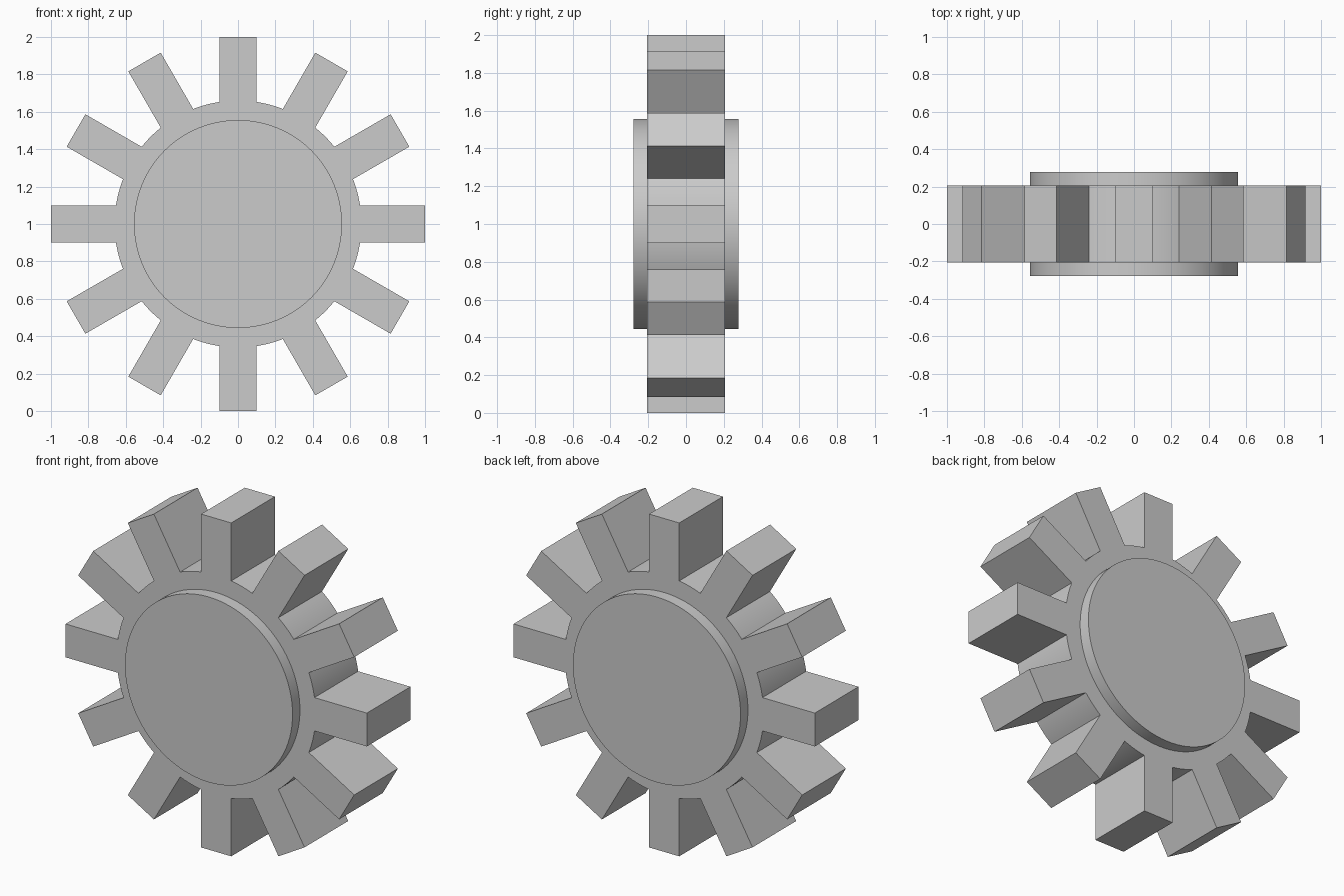
import bpy
import bmesh
from math import asin, cos, pi, radians, sin
from mathutils import Matrix, Vector

TEETH = 12
TIP, HALF_W = 1.0, 0.1          # tooth reach and half width
ROOT, GEAR_HALF = 0.66, 0.207   # gear body radius and half depth
HUB_R, HUB_HALF = 0.556, 0.277  # hub radius and half depth
ARC_STEPS, HUB_STEPS = 8, 96

cube = bpy.data.objects.get("Cube")
if cube:
    bpy.data.objects.remove(cube, do_unlink=True)

grey = bpy.data.materials.new("light_grey")
grey.use_nodes = True
colour = (0.6, 0.6, 0.6, 1)
grey.diffuse_color = colour
grey.node_tree.nodes["Principled BSDF"].inputs["Base Color"].default_value = colour


def polar(radius, angle):
    return Vector((radius * cos(angle), radius * sin(angle)))


def extrude_profile(name, points, half_depth):
    """Extrude an (x, z) outline along y, centred one unit above the floor."""
    bm = bmesh.new()
    face = bm.faces.new([bm.verts.new((x, -half_depth, z + 1)) for x, z in points])
    extruded = bmesh.ops.extrude_face_region(bm, geom=[face], use_keep_orig=True)
    moved = [v for v in extruded["geom"] if isinstance(v, bmesh.types.BMVert)]
    bmesh.ops.translate(bm, verts=moved, vec=(0, 2 * half_depth, 0))
    bmesh.ops.recalc_face_normals(bm, faces=bm.faces)
    mesh = bpy.data.meshes.new(name)
    bm.to_mesh(mesh)
    bm.free()
    mesh.materials.append(grey)
    obj = bpy.data.objects.new(name, mesh)
    bpy.context.collection.objects.link(obj)
    bpy.ops.object.select_all(action="DESELECT")
    obj.select_set(True)
    bpy.context.view_layer.objects.active = obj
    bpy.ops.object.shade_smooth_by_angle(angle=radians(20))


# Toothed wheel: square-ended teeth joined by root arcs
outline = []
pitch = 2 * pi / TEETH
edge = asin(HALF_W / ROOT)
for i in range(TEETH):
    turn = Matrix.Rotation(i * pitch, 2)
    outline += [turn @ Vector((TIP, side)) for side in (-HALF_W, HALF_W)]
    for s in range(ARC_STEPS + 1):
        outline.append(polar(ROOT, i * pitch + edge + (pitch - 2 * edge) * s / ARC_STEPS))
extrude_profile("toothed_wheel", outline, GEAR_HALF)

# Round hub standing proud on both sides
circle = [polar(HUB_R, 2 * pi * i / HUB_STEPS) for i in range(HUB_STEPS)]
extrude_profile("hub", circle, HUB_HALF)
